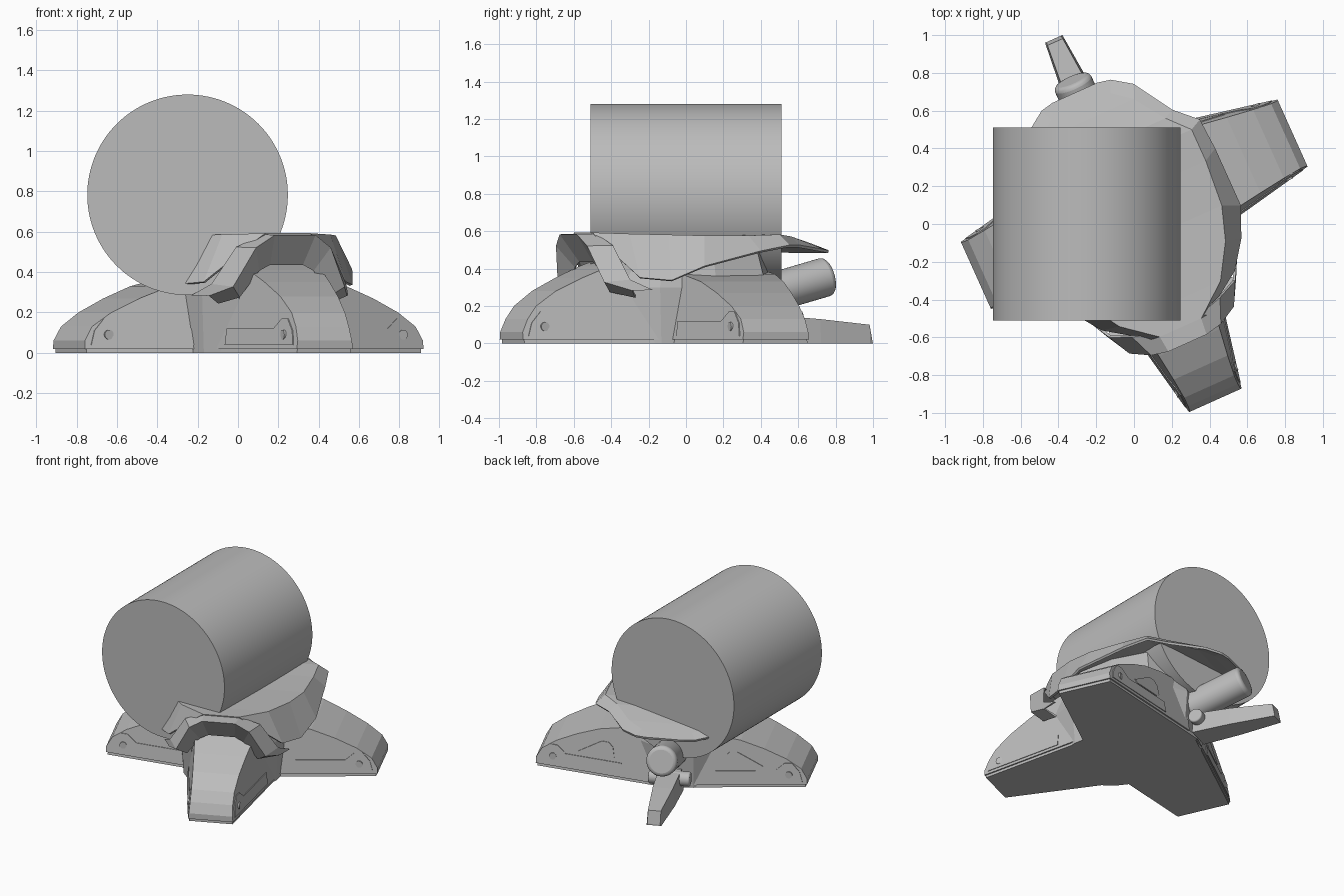
import bpy
import bmesh
from math import radians, pi
from mathutils import Matrix, Vector

default_cube = bpy.data.objects.get("Cube")
if default_cube:
    bpy.data.objects.remove(default_cube, do_unlink=True)

grey = bpy.data.materials.new("plain grey")
grey.use_nodes = True
shade = (0.5, 0.5, 0.5, 1)
grey.diffuse_color = shade
grey.node_tree.nodes["Principled BSDF"].inputs["Base Color"].default_value = shade

# The stand is turned on the spot, relative to the drum
TURN = Matrix.Rotation(radians(24.2), 4, "Z")


def finish(name, bm, matrix=TURN, smooth=False, thickness=0, bevel=0):
    """Turn a bmesh into a named object with the shared material."""
    bmesh.ops.recalc_face_normals(bm, faces=bm.faces)
    bm.transform(matrix)
    mesh = bpy.data.meshes.new(name)
    bm.to_mesh(mesh)
    bm.free()
    mesh.materials.append(grey)
    obj = bpy.data.objects.new(name, mesh)
    bpy.context.collection.objects.link(obj)
    if thickness:
        solid = obj.modifiers.new("thickness", "SOLIDIFY")
        solid.thickness = thickness
        solid.offset = 0
    if bevel:
        edge = obj.modifiers.new("soft edge", "BEVEL")
        edge.width = bevel
        edge.segments = 3
        edge.limit_method = "ANGLE"
    if smooth:
        bpy.ops.object.select_all(action="DESELECT")
        obj.select_set(True)
        bpy.context.view_layer.objects.active = obj
        bpy.ops.object.shade_smooth_by_angle(angle=radians(30))
    return obj


def loft(name, rows, closed=False, **options):
    """Skin a list of equal rows of points; closed makes capped loops."""
    bm = bmesh.new()
    grid = [[bm.verts.new(p) for p in row] for row in rows]
    count = len(rows[0])
    for first, second in zip(grid, grid[1:]):
        for i in range(count if closed else count - 1):
            j = (i + 1) % count
            bm.faces.new((first[i], first[j], second[j], second[i]))
    if closed:
        bm.faces.new(grid[0])
        bm.faces.new(grid[-1])
    return finish(name, bm, **options)


def rod(name, start, end, radius, segments=32, matrix=TURN, **options):
    """Cylinder between two points."""
    start, end = Vector(start), Vector(end)
    axis = end - start
    place = Matrix.Translation((start + end) / 2) @ axis.to_track_quat("Z", "Y").to_matrix().to_4x4()
    bm = bmesh.new()
    bmesh.ops.create_cone(bm, cap_ends=True, segments=segments, radius1=radius,
                          radius2=radius, depth=axis.length, matrix=place)
    return finish(name, bm, matrix=matrix, smooth=True, **options)


def mirrored(p):
    return (-p[0], p[1], p[2])


# Drum
rod("drum", (-0.25, -0.51, 0.783), (-0.25, 0.51, 0.783), 0.497, 128, Matrix.Identity(4))

# Leg profiles: distance in from the tip, height
FRONT = [(0, 0.06), (0.03, 0.13), (0.08, 0.2), (0.19, 0.28), (0.335, 0.35),
         (0.48, 0.41), (0.6, 0.45), (1.02, 0.45)]
SIDE = [(0, 0.06), (0.04, 0.13), (0.14, 0.2), (0.285, 0.27), (0.44, 0.33),
        (0.62, 0.37), (0.86, 0.39)]
PANEL = [(0.03, 0.04), (0.05, 0.11), (0.1, 0.17), (0.15, 0.17), (0.21, 0.12),
         (0.6, 0.12), (0.6, 0.04)]
WINDOW = [(0.29, 0.15), (0.31, 0.13), (0.52, 0.13), (0.55, 0.15), (0.54, 0.22),
          (0.51, 0.25), (0.46, 0.25)]


def make_leg(label, profile, origin, angle, tip, tip_half_width, rear=0):
    place = TURN @ Matrix.Translation(origin) @ Matrix.Rotation(radians(angle), 4, "Z")

    def side_point(d, z, side, out=0):
        half = tip_half_width + 0.2 * d - 0.13 * z + out
        return (tip - d, side * half, z)

    def plate(name, outline, side):
        loft(name, [[side_point(d, z, side, out) for d, z in outline]
                    for out in (-0.01, 0.005)], closed=True, matrix=place)

    # Body and recessed plinth
    sections = [[side_point(d, low, -1), side_point(d, low, 1),
                 side_point(d, z, 1), side_point(d, z, -1)]
                for d, z in profile for low in [0.02]]
    loft(label + "_leg", sections, closed=True, matrix=place)
    loft(label + "_plinth", [[side_point(d, 0, -1, -0.01), side_point(d, 0, 1, -0.01),
                              side_point(d, 0.03, 1, -0.01), side_point(d, 0.03, -1, -0.01)]
                             for d in (0.01, tip)], closed=True, matrix=place)
    # Lower side panels and bolts
    for side, word in ((-1, "a"), (1, "b")):
        plate(f"{label}_panel_{word}", PANEL, side)
        rod(f"{label}_bolt_{word}", side_point(0.12, 0.09, side, -0.02),
            side_point(0.12, 0.09, side, 0.01), 0.024, 20, place)
    if rear:
        plate(label + "_rear_window", WINDOW, rear)


make_leg("front", FRONT, (0.01, 0, 0), -90, 1.028, 0.155)
make_leg("left", SIDE, (0, 0.095, 0), 0, 0.963, 0.197, rear=1)
make_leg("right", SIDE, (0, 0.095, 0), 180, 0.875, 0.197, rear=-1)

# Hub between the legs, narrowing towards the deck
half_hub = [(0.22, -0.5), (0.33, -0.3), (0.4, 0), (0.38, 0.3), (0.14, 0.46)]
hub = half_hub + [(-x, y) for x, y in reversed(half_hub)]
loft("hub", [[(x * s, y * s, z) for x, y in hub]
             for z, s in ((0, 0.95), (0.3, 1), (0.56, 0.85))], closed=True)

# Canopy: crease and lower edge of one half, front to back
crease = [(0.12, -0.6, 0.585), (0.29, -0.46, 0.58), (0.4, -0.28, 0.575),
          (0.46, -0.1, 0.57), (0.48, 0.15, 0.57), (0.48, 0.33, 0.575),
          (0.38, 0.44, 0.565), (0.27, 0.6, 0.53), (0.17, 0.68, 0.51)]
rim = [(0.16, -0.59, 0.56), (0.38, -0.44, 0.35), (0.48, -0.3, 0.335),
       (0.55, -0.14, 0.41), (0.55, 0.19, 0.49), (0.54, 0.36, 0.52),
       (0.43, 0.465, 0.52), (0.3, 0.675, 0.495), (0.2, 0.745, 0.49)]
canopy_rows = [[mirrored(r), mirrored(c), c, r] for c, r in zip(crease, rim)]
canopy_rows.append([(x, 0.76, 0.49) for x in (-0.13, -0.06, 0.06, 0.13)])
loft("canopy", canopy_rows, thickness=0.016)

# Arched collar over the front leg: inner lip, front edge, back edge
collar = [[(0.09, -0.58, 0.44), (0.11, -0.685, 0.58), (0.12, -0.58, 0.58)],
          [(0.15, -0.58, 0.41), (0.2, -0.665, 0.52), (0.25, -0.54, 0.52)],
          [(0.24, -0.55, 0.28), (0.3, -0.61, 0.33), (0.36, -0.49, 0.34)],
          [(0.3, -0.43, 0.25), (0.37, -0.48, 0.285), (0.42, -0.38, 0.285)]]
left_half = [[mirrored(p) for p in row] for row in reversed(collar)]
loft("front_collar", left_half + collar, thickness=0.014)

# Rear knob, hinge and pedal
rod("rear_knob", (0.01, 0.42, 0.25), (0.01, 0.83, 0.36), 0.105, 40, bevel=0.025)
rod("pedal_hinge", (-0.13, 0.52, 0.1), (0.15, 0.52, 0.1), 0.05, 24, bevel=0.01)
pedal = [(0.48, 0.09, 0.15), (0.75, 0.08, 0.13), (1.05, 0.052, 0.1), (1.068, 0.05, 0.01)]
loft("pedal", [[(0.014 - w, y, 0), (0.014 + w, y, 0),
                (0.014 + w * 0.85, y, z), (0.014 - w * 0.85, y, z)]
               for y, w, z in pedal], closed=True)
